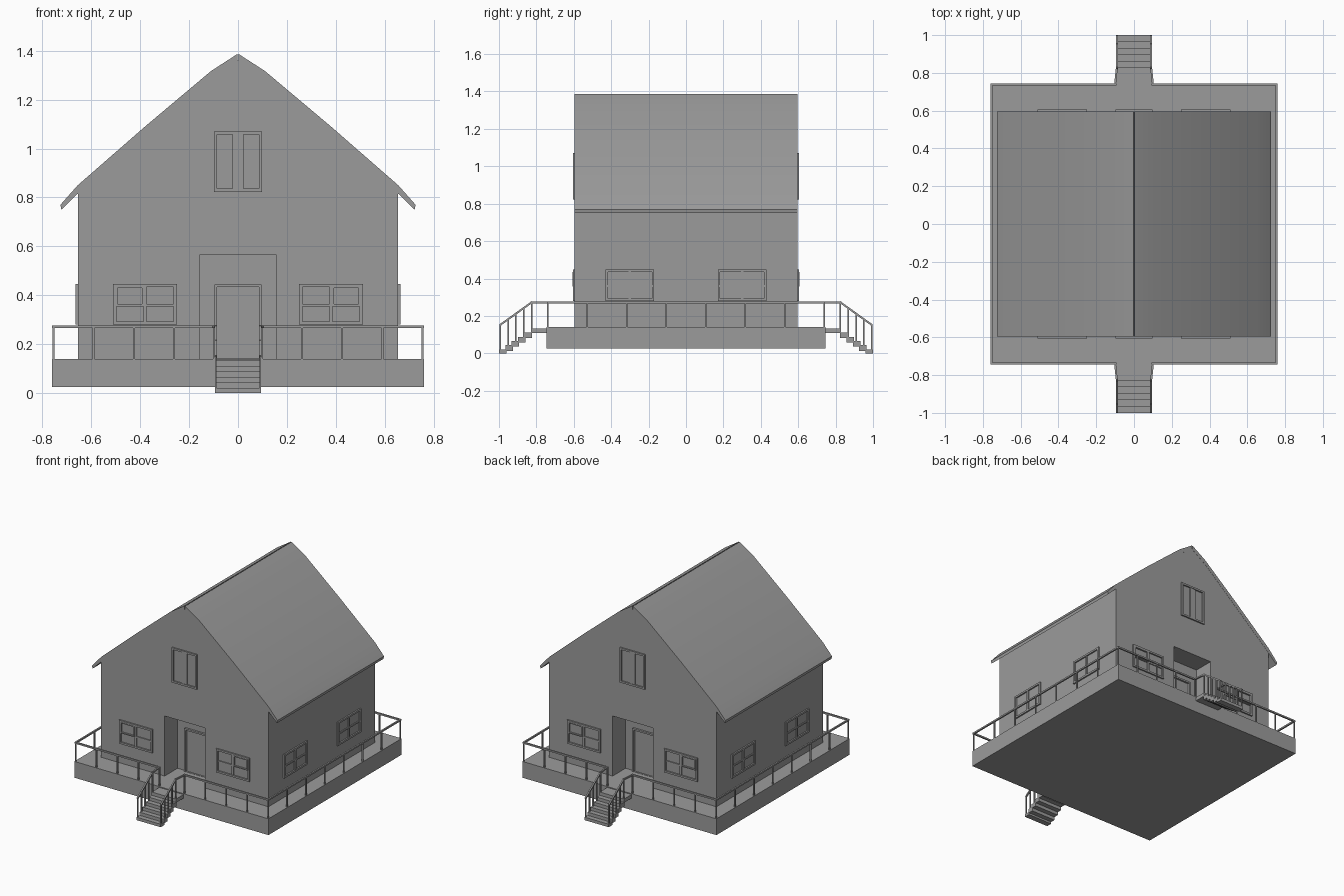
import bpy
import bmesh
from math import radians
from mathutils import Matrix, Vector

cube = bpy.data.objects.get("Cube")
if cube:
    bpy.data.objects.remove(cube, do_unlink=True)

grey = bpy.data.materials.new("plain_grey")
grey.use_nodes = True
colour = (0.33, 0.33, 0.33, 1)
grey.diffuse_color = colour
grey.node_tree.nodes["Principled BSDF"].inputs["Base Color"].default_value = colour


def finish(name, bm, matrix=None):
    """Turn a bmesh into a named object."""
    if matrix:
        bm.transform(matrix)
    bmesh.ops.recalc_face_normals(bm, faces=bm.faces)
    mesh = bpy.data.meshes.new(name)
    bm.to_mesh(mesh)
    bm.free()
    mesh.materials.append(grey)
    obj = bpy.data.objects.new(name, mesh)
    bpy.context.collection.objects.link(obj)
    return obj


def box(bm, lo, hi):
    lo, hi = Vector(lo), Vector(hi)
    bmesh.ops.create_cube(bm, size=1, matrix=Matrix.Translation((lo + hi) / 2)
                          @ Matrix.Diagonal((*(hi - lo), 1)))


def bar(bm, start, end, thick):
    """Square bar between two points."""
    start, end = Vector(start), Vector(end)
    along = end - start
    turn = along.to_track_quat('Z', 'Y').to_matrix().to_4x4()
    bmesh.ops.create_cube(bm, size=1, matrix=Matrix.Translation((start + end) / 2) @ turn
                          @ Matrix.Diagonal((thick, thick, along.length + thick, 1)))


def prism(name, profile, y0, y1):
    """Extrude an (x, z) outline along y."""
    bm = bmesh.new()
    face = bm.faces.new([bm.verts.new((x, y0, z)) for x, z in profile])
    out = bmesh.ops.extrude_face_region(bm, geom=[face])
    moved = [v for v in out["geom"] if isinstance(v, bmesh.types.BMVert)]
    bmesh.ops.translate(bm, verts=moved, vec=(0, y1 - y0, 0))
    if face.is_valid and len(face.link_loops if hasattr(face, "link_loops") else face.loops) == 0:
        bm.faces.remove(face)
    return finish(name, bm)


def frame(bm, x0, x1, z0, z1, width, depth):
    """Four raised bars around a rectangle on the plane y = 0, facing -y."""
    box(bm, (x0, -depth, z0), (x0 + width, 0, z1))
    box(bm, (x1 - width, -depth, z0), (x1, 0, z1))
    box(bm, (x0 + width, -depth, z0), (x1 - width, 0, z0 + width))
    box(bm, (x0 + width, -depth, z1 - width), (x1 - width, 0, z1))


def on_wall(quarter, distance):
    """Place a front-facing part on one of the four walls."""
    return Matrix.Rotation(radians(90 * quarter), 4, 'Z') @ Matrix.Translation((0, -distance, 0))


WALL_X, WALL_Y, ALCOVE_Y = 0.655, 0.595, 0.45
DECK_X, DECK_Y, DECK_Z = 0.76, 0.745, 0.14
RAIL_Z, STAIR_X = 0.272, 0.095

# Deck
bm = bmesh.new()
box(bm, (-DECK_X, -DECK_Y, 0.025), (DECK_X, DECK_Y, DECK_Z))
finish("deck", bm)

# House body, with a door alcove notched into both gable ends
gable = [(WALL_X, DECK_Z), (WALL_X, 0.83), (0.11, 1.295), (0, 1.362),
         (-0.11, 1.295), (-WALL_X, 0.83), (-WALL_X, DECK_Z)]
notch = [(-0.158, DECK_Z), (-0.158, 0.565), (0.158, 0.565), (0.158, DECK_Z)]
prism("house_core", gable, -ALCOVE_Y, ALCOVE_Y)
prism("front_gable", gable + notch, -WALL_Y, -ALCOVE_Y)
prism("back_gable", gable + notch, ALCOVE_Y, WALL_Y)

# Roof slopes, bending gently towards the eaves
slope = [(0.003, 1.386), (0.11, 1.317), (0.38, 1.09), (0.655, 0.85), (0.726, 0.77),
         (0.722, 0.75), (0.65, 0.82), (0.11, 1.285), (0.003, 1.355)]
for side, name in ((1, "left_roof"), (-1, "right_roof")):
    roof = prism(name, [(side * x, z) for x, z in slope], -WALL_Y - 0.001, WALL_Y + 0.001)
    bpy.ops.object.select_all(action='DESELECT')
    roof.select_set(True)
    bpy.context.view_layer.objects.active = roof
    bpy.ops.object.shade_smooth_by_angle(angle=radians(20))


def window(name, centre, outer, matrix):
    """Four-pane window; outer is the side that carries the raised sash."""
    bm = bmesh.new()
    x0, x1, z0, z1 = centre - 0.13, centre + 0.13, 0.28, 0.447
    frame(bm, x0, x1, z0, z1, 0.013, 0.01)
    box(bm, (centre - 0.007, -0.008, z0), (centre + 0.007, 0, z1))
    box(bm, (x0, -0.007, 0.355), (x1, 0, 0.365))
    if outer:
        near, far = sorted((centre + outer * 0.006, centre + outer * 0.12))
        frame(bm, near, far, 0.358, 0.436, 0.007, 0.012)
    finish(name, bm, matrix)


# Windows on all four walls
for quarter, wall in enumerate(("front", "left", "back", "right")):
    ends = quarter % 2 == 0
    matrix = on_wall(quarter, WALL_Y if ends else WALL_X)
    for side, label in ((-1, "first"), (1, "second")):
        window(f"{wall}_{label}_window", side * (0.38 if ends else 0.30),
               side if ends else 0, matrix)

for quarter, end in ((0, "front"), (2, "back")):
    # Attic window with two tall panes
    bm = bmesh.new()
    frame(bm, -0.098, 0.098, 0.823, 1.07, 0.013, 0.01)
    box(bm, (-0.022, -0.007, 0.823), (0.022, 0, 1.07))
    finish(f"{end}_attic_window", bm, on_wall(quarter, WALL_Y))

    # Door and its surround at the back of the alcove
    bm = bmesh.new()
    frame(bm, -0.097, 0.097, DECK_Z - 0.01, 0.445, 0.012, 0.014)
    box(bm, (-0.082, -0.005, DECK_Z), (0.082, 0, 0.43))
    finish(f"{end}_door", bm, on_wall(quarter, ALCOVE_Y))

    # Stairs: a landing and five overlapping treads
    spin = on_wall(quarter, 0)
    bm = bmesh.new()
    box(bm, (-STAIR_X, -0.83, 0.108), (STAIR_X, -DECK_Y, 0.134))
    tread = 0.034
    for i in range(5):
        top = 0.111 - 0.0225 * i
        y = -0.83 - tread * i
        box(bm, (-STAIR_X, y - tread, max(0, top - 0.03)), (STAIR_X, y + 0.006, top))
    finish(f"{end}_stairs", bm, spin)

    # Stair railings
    bm = bmesh.new()
    for side in (-1, 1):
        x = side * (STAIR_X - 0.004)
        bar(bm, (side * 0.1, -0.74, RAIL_Z), (x, -0.826, RAIL_Z), 0.01)
        bar(bm, (x, -0.826, RAIL_Z), (x, -0.992, 0.153), 0.01)
        for i in range(5):
            t = i / 4
            foot = 0.12 - 0.112 * t
            y = -0.826 - 0.166 * t
            bar(bm, (x, y, foot), (x, y, RAIL_Z - 0.119 * t), 0.008)
    finish(f"{end}_stair_railing", bm, spin)


def railing(bm, start, end, bays):
    """Top rail with evenly spaced posts."""
    start, end = Vector(start), Vector(end)
    up = Vector((0, 0, RAIL_Z - DECK_Z))
    bar(bm, start + up, end + up, 0.011)
    for i in range(bays + 1):
        foot = start.lerp(end, i / bays)
        bar(bm, foot, foot + up, 0.008)


# Deck railings, open where the stairs arrive
bm = bmesh.new()
edge_x, edge_y = DECK_X - 0.006, DECK_Y - 0.006
for sx in (-1, 1):
    railing(bm, (sx * edge_x, -edge_y, DECK_Z), (sx * edge_x, edge_y, DECK_Z), 7)
    for sy in (-1, 1):
        railing(bm, (sx * edge_x, sy * edge_y, DECK_Z), (sx * 0.098, sy * edge_y, DECK_Z), 4)
finish("deck_railing", bm)
